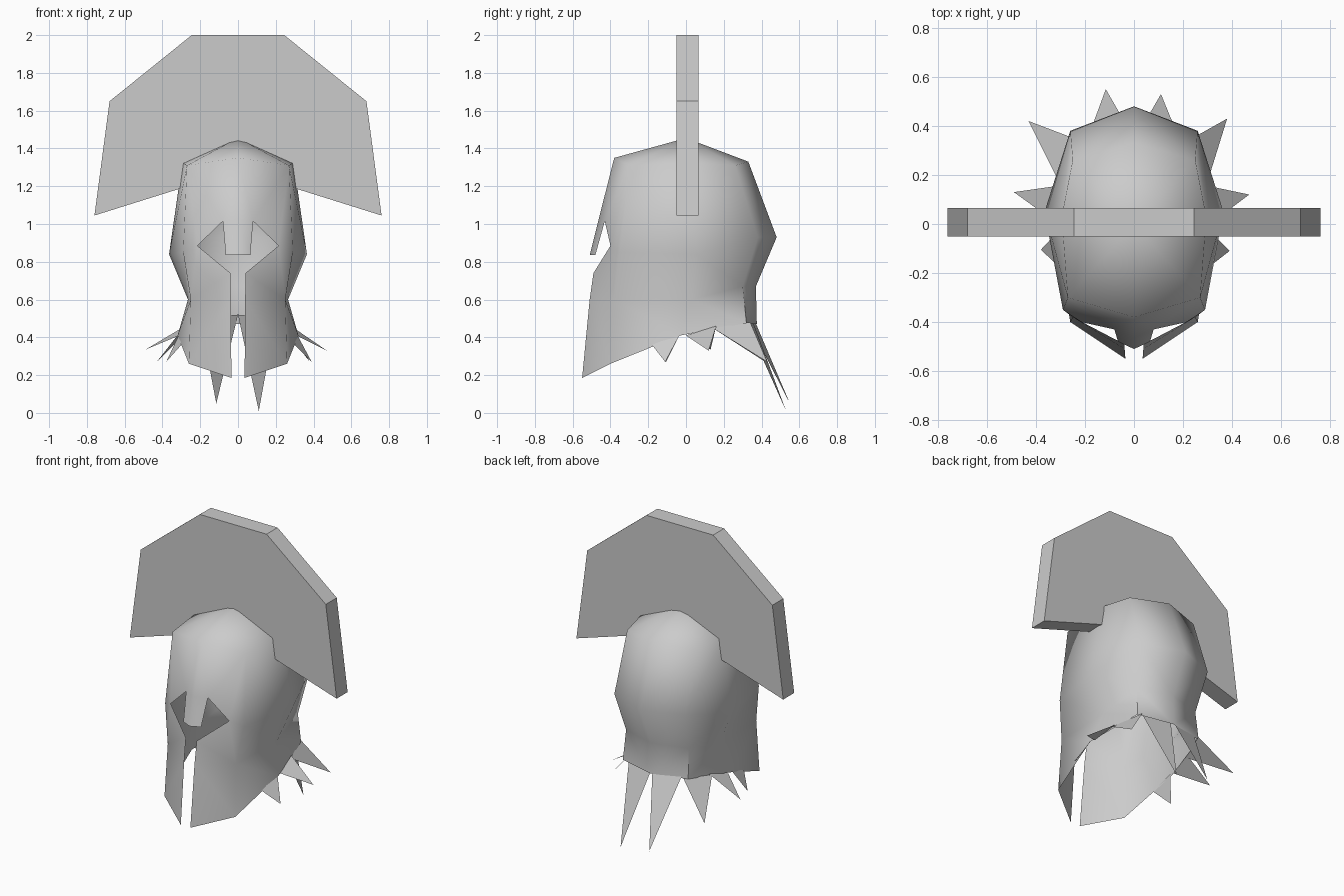
import bpy
import bmesh
import math

cube = bpy.data.objects.get("Cube")
if cube:
    bpy.data.objects.remove(cube, do_unlink=True)

grey = bpy.data.materials.new("plain_grey")
grey.use_nodes = True
colour = (0.6, 0.6, 0.6, 1)
grey.diffuse_color = colour
grey.node_tree.nodes["Principled BSDF"].inputs["Base Color"].default_value = colour


def make_object(name, points, faces, smooth=None):
    mesh = bpy.data.meshes.new(name)
    mesh.from_pydata(points, [], faces)
    bm = bmesh.new()
    bm.from_mesh(mesh)
    bmesh.ops.recalc_face_normals(bm, faces=bm.faces)
    bm.to_mesh(mesh)
    bm.free()
    mesh.materials.append(grey)
    obj = bpy.data.objects.new(name, mesh)
    bpy.context.collection.objects.link(obj)
    if smooth:
        bpy.ops.object.select_all(action="DESELECT")
        bpy.context.view_layer.objects.active = obj
        obj.select_set(True)
        bpy.ops.object.shade_smooth_by_angle(angle=math.radians(smooth))
    return obj


# Helmet shell: left half, named by column and level, then mirrored
shell = {
    "apex": (0, 0, 1.455),
    "brow_mid": (0, -.38, 1.35), "brow_corner": (.27, -.30, 1.31),
    "side_top": (.295, .03, 1.325),
    "back_top_corner": (.25, .26, 1.31), "back_top": (0, .33, 1.33),
    "nose_tip": (0, -.51, .835), "nose_edge": (.065, -.48, .835),
    "eye_top": (.08, -.43, 1.015), "eye_outer": (.215, -.40, .885),
    "nose_root": (0, -.465, 1.015),
    "temple": (.29, -.35, .85), "side_mid": (.365, .05, .84),
    "back_corner": (.26, .38, .93), "back_mid": (0, .48, .93),
    "cheek_top": (.04, -.49, .74), "cheek_mid": (.038, -.51, .6),
    "jaw": (.25, -.38, .6), "side_neck": (.265, .03, .6),
    "neck_corner": (.23, .30, .67), "neck": (0, .37, .67),
    "cheek_tip": (.035, -.55, .185), "jaw_rim": (.26, -.40, .26),
    "side_rim": (.32, -.03, .41),
    "rim_corner": (.24, .32, .475), "rim_back": (0, .375, .47),
}
panels = [
    # Crown
    "apex brow_mid brow_corner",
    "apex brow_corner side_top",
    "apex side_top back_top_corner",
    "apex back_top_corner back_top",
    # Forehead and nose guard
    "brow_mid nose_root eye_top",
    "brow_mid eye_top brow_corner",
    "nose_root nose_tip nose_edge eye_top",
    "brow_corner eye_top eye_outer",
    "brow_corner eye_outer temple",
    # Sides and back
    "brow_corner temple side_mid side_top",
    "side_top side_mid back_corner back_top_corner",
    "back_top_corner back_corner back_mid back_top",
    # Cheek and neck
    "eye_outer cheek_top jaw temple",
    "cheek_top cheek_mid jaw",
    "temple jaw side_neck side_mid",
    "side_mid side_neck neck_corner back_corner",
    "back_corner neck_corner neck back_mid",
    # Lower rim
    "cheek_mid cheek_tip jaw_rim jaw",
    "jaw jaw_rim side_rim side_neck",
    "side_neck side_rim rim_corner neck_corner",
    "neck_corner rim_corner rim_back neck",
]
names = list(shell)
faces = [[names.index(n) for n in panel.split()] for panel in panels]
helmet = make_object("helmet_shell", list(shell.values()), faces, 60)
mirror = helmet.modifiers.new("mirror", "MIRROR")
mirror.use_clip = True

# Crest: one outline extruded front to back, its inner edge hidden in the shell
half = [(.245, 2), (.68, 1.65), (.76, 1.045), (.25, 1.205), (.2, 1.3)]
outline = half + [(-x, z) for x, z in reversed(half)]
n = len(outline)
points = [(x, y, z) for y in (-.05, .065) for x, z in outline]
faces = [list(range(n)), list(range(n, 2 * n))]
faces += [[i, (i + 1) % n, (i + 1) % n + n, i + n] for i in range(n)]
make_object("crest", points, faces)

# Ragged triangular spikes hanging from the rim
spikes = {
    "back_right": [(-.2, .32, .5), (.0, .35, .52), (-.115, .55, .05)],
    "back_left": [(.0, .34, .52), (.2, .31, .5), (.11, .53, .01)],
    "rear_corner_right": [(-.29, .14, .45), (-.22, .34, .48), (-.43, .42, .27)],
    "rear_corner_left": [(.29, .14, .45), (.22, .34, .48), (.38, .43, .27)],
    "side_right": [(-.31, .0, .41), (-.28, .16, .46), (-.49, .13, .335)],
    "side_left": [(.31, .0, .41), (.28, .16, .46), (.47, .12, .33)],
    "front_right": [(-.30, -.18, .36), (-.31, -.03, .42), (-.38, -.105, .27)],
    "front_left": [(.30, -.18, .36), (.31, -.03, .42), (.39, -.11, .27)],
}
for name, triangle in spikes.items():
    make_object("spike_" + name, triangle, [[0, 1, 2]])
